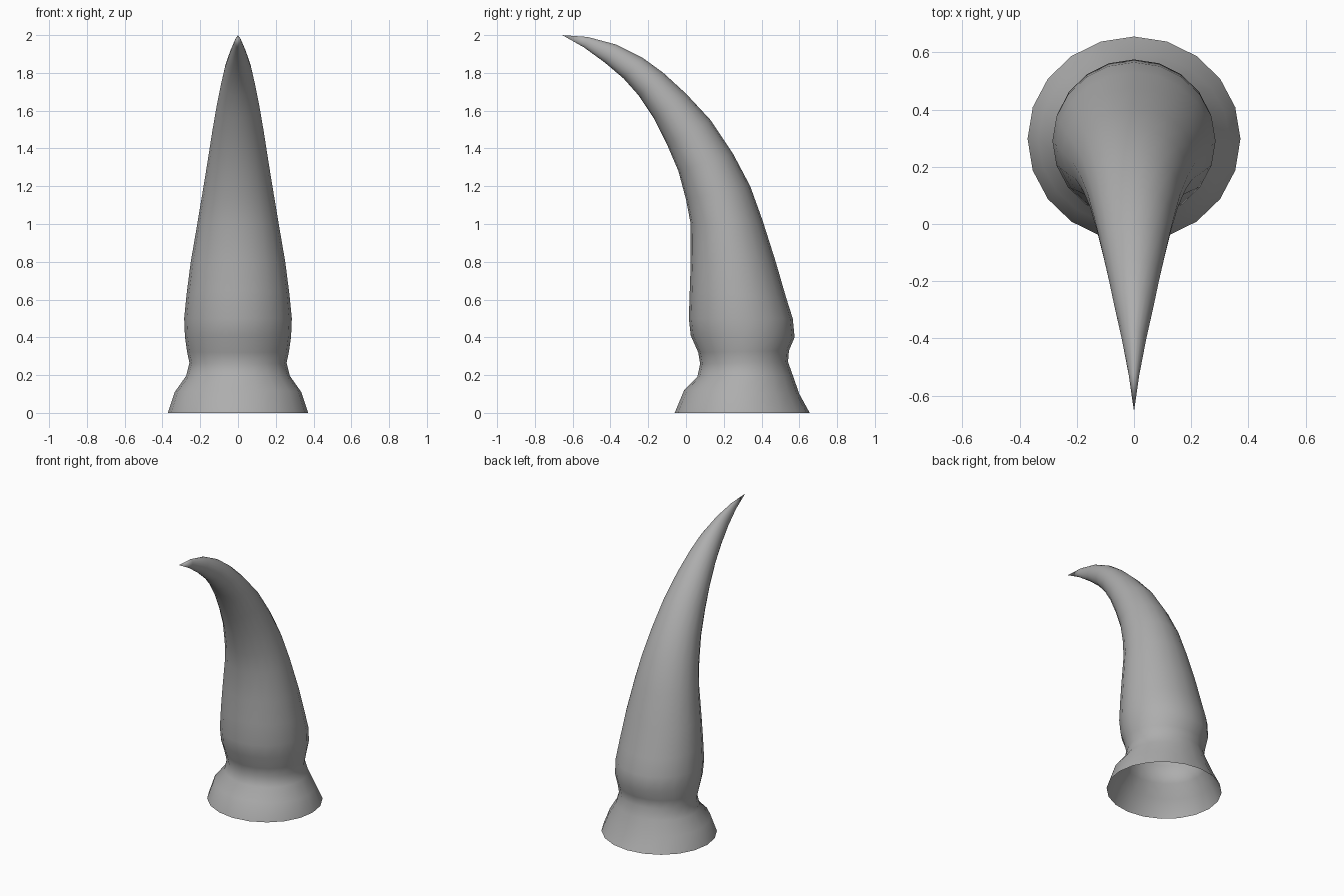
import bpy, bmesh, math
from mathutils import Vector

cube = bpy.data.objects.get("Cube")
if cube:
    bpy.data.objects.remove(cube)

SIDES = 20

# Cross-sections: front y, front z, back y, back z, half width
RINGS = [
    (-.06, 0, .655, 0, .372),
    (-.01, .12, .60, .1, .335),
    (.06, .19, .565, .2, .275),
    (.075, .26, .54, .27, .257),
    (.065, .32, .545, .33, .27),
    (.025, .41, .575, .40, .281),
    (.015, .5, .565, .5, .285),
    (.02, .65, .53, .61, .272),
    (.025, .8, .475, .8, .25),
    (.025, 1, .405, 1.02, .214),
    (0, 1.13, .34, 1.2, .188),
    (-.04, 1.28, .25, 1.37, .162),
    (-.1, 1.42, .13, 1.55, .137),
    (-.17, 1.56, 0, 1.69, .113),
    (-.25, 1.68, -.12, 1.8, .09),
    (-.33, 1.77, -.23, 1.88, .07),
    (-.43, 1.855, -.37, 1.95, .043),
    (-.54, 1.935, -.52, 1.99, .018),
]
TIP = (0, -.655, 2)

grey = bpy.data.materials.new("horn_grey")
grey.use_nodes = True
colour = (.42, .42, .42, 1)
grey.diffuse_color = colour
grey.node_tree.nodes["Principled BSDF"].inputs["Base Color"].default_value = colour

# Curved horn with a flared, open collar
bm = bmesh.new()
loops = []
for fy, fz, by, bz, width in RINGS:
    front, back = Vector((0, fy, fz)), Vector((0, by, bz))
    centre, reach = (front + back) / 2, (back - front) / 2
    side = Vector((width, 0, 0))
    angles = [math.tau * i / SIDES for i in range(SIDES)]
    loops.append([bm.verts.new(centre + side * math.cos(a) + reach * math.sin(a))
                  for a in angles])

for low, high in zip(loops, loops[1:]):
    for i in range(SIDES):
        j = (i + 1) % SIDES
        bm.faces.new((low[i], low[j], high[j], high[i]))

# Pointed tip
tip = bm.verts.new(TIP)
for i in range(SIDES):
    bm.faces.new((loops[-1][i], loops[-1][(i + 1) % SIDES], tip))

for face in bm.faces:
    face.smooth = True
mesh = bpy.data.meshes.new("horn")
bm.to_mesh(mesh)
bm.free()
mesh.materials.append(grey)
horn = bpy.data.objects.new("horn", mesh)
bpy.context.collection.objects.link(horn)
